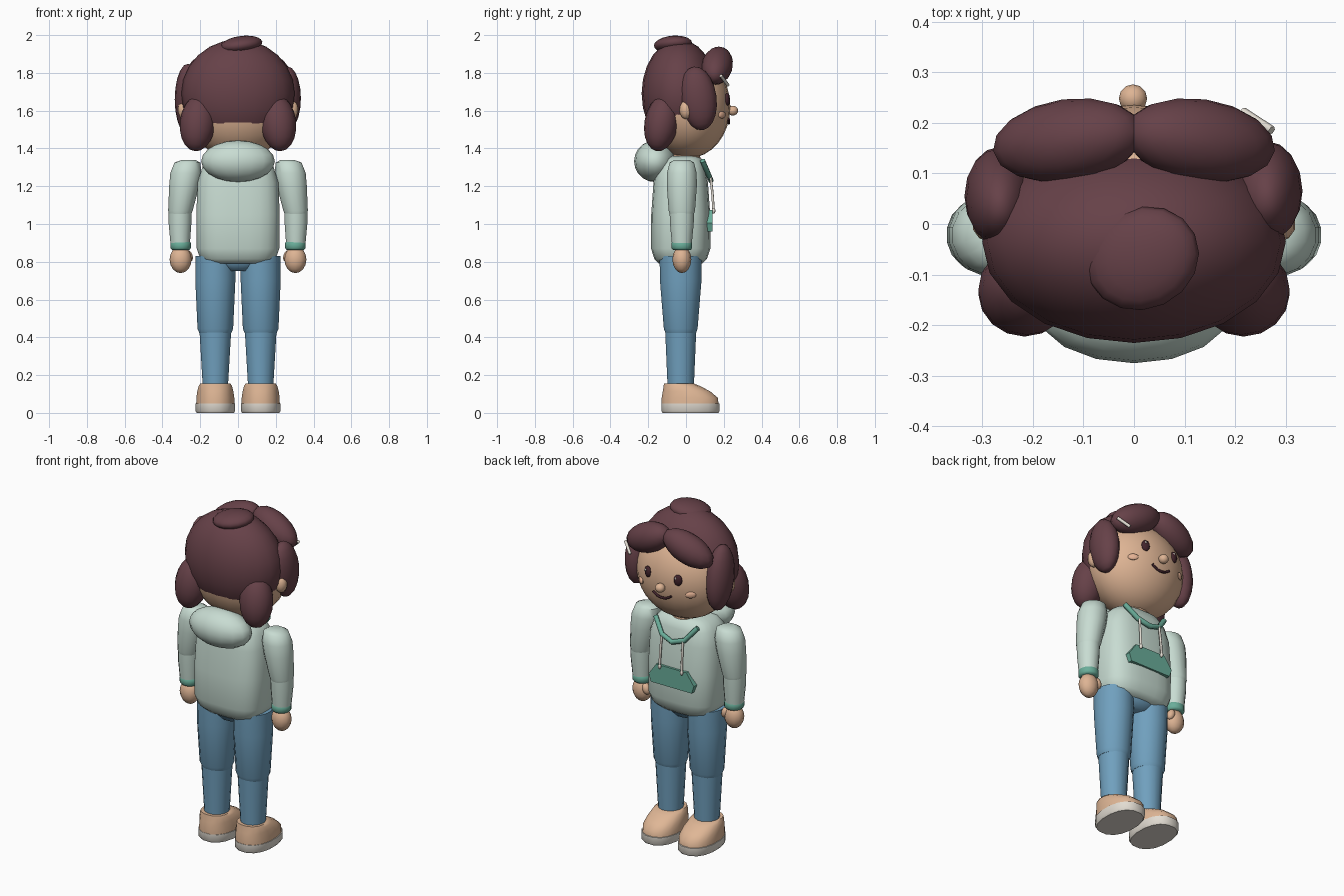
import bpy, bmesh, math
from mathutils import Matrix, Euler, Vector

if "Cube" in bpy.data.objects:
    bpy.data.objects.remove(bpy.data.objects["Cube"])


def mat(name, r, g, b):
    lin = [((c / 255 + 0.055) / 1.055) ** 2.4 for c in (r, g, b)]
    m = bpy.data.materials.new(name)
    m.diffuse_color = (*lin, 1)
    m.use_nodes = True
    m.node_tree.nodes["Principled BSDF"].inputs["Base Color"].default_value = m.diffuse_color
    return m


HAIR = mat("dark brown hair", 102, 65, 72)
SKIN = mat("warm skin", 222, 180, 148)
HOODIE = mat("pale mint cloth", 200, 220, 210)
TEAL = mat("teal trim", 106, 174, 154)
JEANS = mat("denim blue", 112, 160, 190)
CREAM = mat("cream", 226, 220, 210)
DARK = mat("dark features", 66, 36, 44)
SHOE = mat("tan shoe", 224, 183, 150)
BLUSH = mat("blush", 228, 178, 148)


def finish(name, bm, material, angle=50):
    bmesh.ops.recalc_face_normals(bm, faces=bm.faces)
    me = bpy.data.meshes.new(name)
    bm.to_mesh(me)
    bm.free()
    me.materials.append(material)
    ob = bpy.data.objects.new(name, me)
    bpy.context.collection.objects.link(ob)
    bpy.ops.object.select_all(action='DESELECT')
    ob.select_set(True)
    bpy.context.view_layer.objects.active = ob
    bpy.ops.object.shade_smooth_by_angle(angle=math.radians(angle))
    return ob


def ball(name, loc, r, material, rot=(0, 0, 0), seg=16, rings=10):
    bm = bmesh.new()
    bmesh.ops.create_uvsphere(bm, u_segments=seg, v_segments=rings, radius=1)
    M = (Matrix.Translation(loc) @ Euler([math.radians(a) for a in rot]).to_matrix().to_4x4()
         @ Matrix.Diagonal((*r, 1)))
    bmesh.ops.transform(bm, matrix=M, verts=bm.verts)
    return finish(name, bm, material)


def loft(name, rings, material, n=16, power=2.0):
    """Stack of super-ellipse rings given as (cx, cy, z, rx, ry)."""
    bm = bmesh.new()
    loops = []
    for cx, cy, z, rx, ry in rings:
        loop = []
        for i in range(n):
            t = 2 * math.pi * (i + 0.5) / n
            c, s = math.cos(t), math.sin(t)
            loop.append(bm.verts.new((cx + rx * math.copysign(abs(c) ** (2 / power), c),
                                      cy + ry * math.copysign(abs(s) ** (2 / power), s), z)))
        loops.append(loop)
    for a, b in zip(loops, loops[1:]):
        for i in range(n):
            j = (i + 1) % n
            bm.faces.new((a[i], a[j], b[j], b[i]))
    bm.faces.new(loops[0])
    bm.faces.new(loops[-1])
    return finish(name, bm, material)


def tube(name, pts, r, material):
    cu = bpy.data.curves.new(name, 'CURVE')
    cu.dimensions = '3D'
    cu.bevel_depth = r
    cu.bevel_resolution = 1
    cu.use_fill_caps = True
    sp = cu.splines.new('POLY')
    sp.points.add(len(pts) - 1)
    for p, q in zip(sp.points, pts):
        p.co = (*q, 1)
    cu.materials.append(material)
    ob = bpy.data.objects.new(name, cu)
    bpy.context.collection.objects.link(ob)
    bpy.ops.object.select_all(action='DESELECT')
    ob.select_set(True)
    bpy.context.view_layer.objects.active = ob
    bpy.ops.object.convert(target='MESH')
    return ob


def face_y(x, z):
    return 0.01 + 0.225 * math.sqrt(1 - (x / 0.285) ** 2 - ((z - 1.62) / 0.272) ** 2)


# head and face (the face looks along +y, as drawn)
ball("head", (0, 0.01, 1.62), (0.285, 0.225, 0.272), SKIN, seg=24, rings=16)
ball("nose", (-0.002, 0.248, 1.6), (0.028, 0.028, 0.026), SKIN, seg=12, rings=8)
tube("mouth", [(x, face_y(x, z) + 0.003, z) for x, z in
               [(0.06 * k / 4, 1.532 + 0.024 * (k / 4) ** 2) for k in range(-4, 5)]], 0.007, DARK)
loft("neck", [(0, 0, 1.28, 0.09, 0.08), (0, 0, 1.4, 0.085, 0.075)], SKIN)

# hair
ball("hair_cap", (0, -0.035, 1.69), (0.3, 0.2, 0.287), HAIR, seg=20, rings=12)
ball("hair_top_tuft", (0.017, -0.068, 1.95), (0.115, 0.1, 0.045), HAIR, (0, -8, 25))
for s, side in ((-1, "left"), (1, "right")):
    ball("fringe_" + side, (s * 0.13, 0.165, 1.838), (0.16, 0.082, 0.085), HAIR, (0, s * 24, -s * 8))
    ball("back_lock_" + side, (s * 0.213, -0.13, 1.535), (0.095, 0.09, 0.152), HAIR, (-10, -s * 6, 0))
    ball("ear_" + side, (s * 0.285, 0.0, 1.605), (0.035, 0.035, 0.05), SKIN, seg=10, rings=8)
    # eyes and cheeks
    ey = face_y(0.1, 1.66)
    ball("eye_" + side, (s * 0.1, ey, 1.66), (0.024, 0.014, 0.033), DARK, (0, 0, -s * 20), 12, 8)
    ball("eye_glint_" + side, (s * 0.1 + 0.008, ey + 0.012, 1.673), (0.006, 0.004, 0.008), CREAM, seg=8, rings=6)
    ball("cheek_" + side, (s * 0.165, face_y(0.165, 1.578), 1.578), (0.03, 0.01, 0.019), BLUSH, (0, 0, -s * 38), 12, 8)
ball("side_lock_left", (-0.265, 0.055, 1.66), (0.07, 0.095, 0.19), HAIR, (8, 0, 0))
ball("side_lock_right", (0.263, 0.065, 1.665), (0.07, 0.097, 0.17), HAIR, (8, 0, 0))
tube("hair_clip", [(0.215, 0.222, 1.735), (0.272, 0.185, 1.785)], 0.009, CREAM)

# hoodie body and hood
loft("hoodie_body", [(0, -0.028, 0.79, 0.17, 0.115), (0, -0.028, 0.815, 0.2, 0.14),
                     (0, -0.028, 0.87, 0.22, 0.158), (0, -0.028, 1.05, 0.222, 0.157),
                     (0, -0.028, 1.22, 0.215, 0.145), (0, -0.03, 1.3, 0.19, 0.132),
                     (0, -0.03, 1.345, 0.15, 0.115), (0, -0.03, 1.36, 0.09, 0.08)],
     HOODIE, n=24, power=3.0)
ball("hood", (0, -0.165, 1.332), (0.195, 0.11, 0.11), HOODIE)

# collar trim, drawstrings and front pocket
tube("collar_trim", [(-0.14, 0.088, 1.335), (-0.075, 0.122, 1.255), (0, 0.132, 1.23),
                     (0.075, 0.122, 1.255), (0.14, 0.088, 1.335)], 0.015, TEAL)
for s in (-1, 1):
    tube("drawstring", [(s * 0.07, 0.13, 1.255), (s * 0.072, 0.141, 1.15), (s * 0.073, 0.146, 1.07)], 0.007, CREAM)
    ball("drawstring_tip", (s * 0.073, 0.146, 1.07), (0.01, 0.01, 0.015), CREAM, seg=8, rings=6)
bm = bmesh.new()
outline = [(-0.1, 1.075), (0.1, 1.075), (0.15, 1.005), (0.135, 0.96), (-0.135, 0.96), (-0.15, 1.005)]
front = bm.faces.new([bm.verts.new((x, 0.14, z)) for x, z in outline])
ext = bmesh.ops.extrude_face_region(bm, geom=[front])
bmesh.ops.translate(bm, vec=Vector((0, -0.04, 0)),
                    verts=[v for v in ext["geom"] if isinstance(v, bmesh.types.BMVert)])
finish("front_pocket", bm, TEAL, 30)

# hips
loft("hips", [(0, -0.028, 0.75, 0.08, 0.08), (0, -0.028, 0.785, 0.17, 0.105),
              (0, -0.028, 0.84, 0.2, 0.12)], JEANS)

for s, side in ((-1, "left"), (1, "right")):
    # arms
    loft("upper_arm_" + side, [(s * 0.262, -0.022, 1.34, 0.035, 0.04), (s * 0.268, -0.022, 1.325, 0.07, 0.066),
                               (s * 0.276, -0.022, 1.27, 0.084, 0.08), (s * 0.285, -0.022, 1.2, 0.081, 0.081),
                               (s * 0.305, -0.022, 1.07, 0.066, 0.071), (s * 0.307, -0.022, 1.045, 0.058, 0.063)], HOODIE)
    loft("forearm_" + side, [(s * 0.306, -0.022, 1.065, 0.062, 0.066), (s * 0.307, -0.022, 1.0, 0.061, 0.064),
                             (s * 0.306, -0.022, 0.89, 0.052, 0.053)], HOODIE)
    loft("cuff_" + side, [(s * 0.304, -0.022, 0.862, 0.046, 0.047), (s * 0.304, -0.022, 0.872, 0.055, 0.056),
                          (s * 0.304, -0.022, 0.9, 0.055, 0.056), (s * 0.304, -0.022, 0.912, 0.046, 0.047)], TEAL)
    ball("hand_" + side, (s * 0.304, -0.022, 0.812), (0.058, 0.05, 0.072), SKIN, seg=12, rings=8)
    ball("thumb_" + side, (s * 0.262, 0.0, 0.83), (0.023, 0.024, 0.034), SKIN, (0, s * 20, 0), 10, 6)
    # legs
    cx = s * 0.12
    loft("thigh_" + side, [(cx, -0.028, 0.83, 0.108, 0.114), (cx, -0.028, 0.7, 0.108, 0.112),
                           (cx, -0.028, 0.445, 0.096, 0.091), (cx, -0.028, 0.422, 0.086, 0.082)], JEANS)
    loft("lower_leg_" + side, [(cx, -0.028, 0.44, 0.086, 0.084), (cx, -0.028, 0.14, 0.068, 0.071)], JEANS)
    # shoes
    loft("shoe_upper_" + side, [(cx, 0.022, 0.045, 0.103, 0.153), (cx, 0.02, 0.08, 0.102, 0.151),
                                (cx, 0.002, 0.115, 0.097, 0.127), (cx, -0.022, 0.142, 0.09, 0.098),
                                (cx, -0.038, 0.156, 0.08, 0.08)], SHOE, power=2.3)
    loft("shoe_sole_" + side, [(cx, 0.024, 0.0, 0.1, 0.15), (cx, 0.024, 0.01, 0.107, 0.157),
                               (cx, 0.024, 0.05, 0.107, 0.157)], CREAM, power=2.3)
